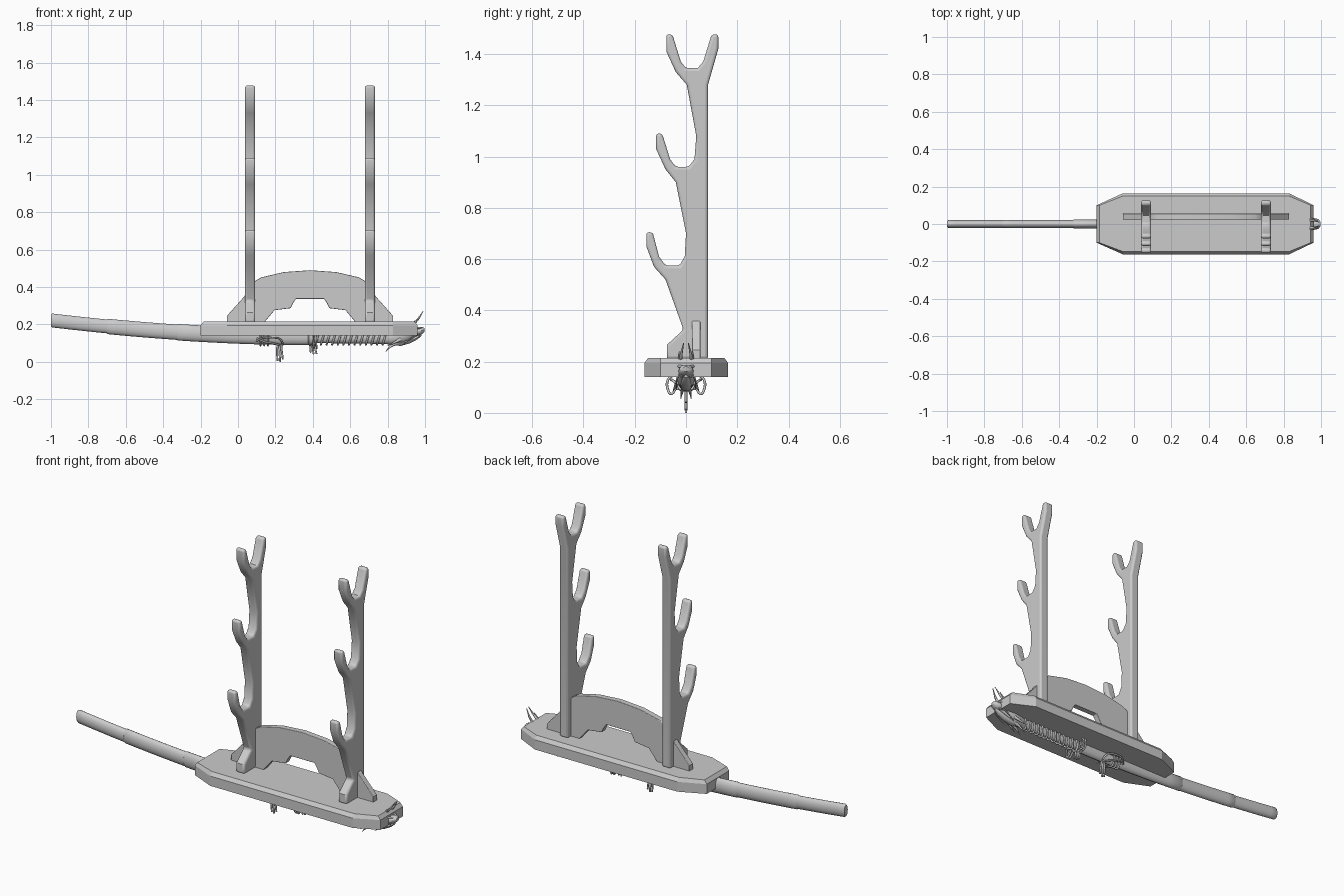
import bpy, bmesh, math
from mathutils import Vector

if "Cube" in bpy.data.objects:
    bpy.data.objects.remove(bpy.data.objects["Cube"])


def finish(name, bm, angle=35, bevel=0, segments=3):
    bmesh.ops.recalc_face_normals(bm, faces=bm.faces)
    mesh = bpy.data.meshes.new(name)
    bm.to_mesh(mesh)
    bm.free()
    ob = bpy.data.objects.new(name, mesh)
    bpy.context.collection.objects.link(ob)
    if bevel:
        mod = ob.modifiers.new("rounding", 'BEVEL')
        mod.width, mod.segments = bevel, segments
        mod.limit_method = 'ANGLE'
        mod.angle_limit = math.radians(50)
    bpy.ops.object.select_all(action='DESELECT')
    bpy.context.view_layer.objects.active = ob
    ob.select_set(True)
    bpy.ops.object.shade_smooth_by_angle(angle=math.radians(angle))
    return ob


def loft(name, rings, angle=35):
    """Skin a list of equal-length point rings and cap both ends."""
    bm = bmesh.new()
    vs = [[bm.verts.new(p) for p in r] for r in rings]
    n = len(vs[0])
    for a, b in zip(vs, vs[1:]):
        for i in range(n):
            bm.faces.new((a[i], a[(i + 1) % n], b[(i + 1) % n], b[i]))
    bm.faces.new(vs[0])
    bm.faces.new(vs[-1])
    return finish(name, bm, angle)


def prism(name, outline, place, lo, hi, bevel):
    """Extrude a 2D outline between lo and hi."""
    bm = bmesh.new()
    a = [bm.verts.new(place(u, v, lo)) for u, v in outline]
    b = [bm.verts.new(place(u, v, hi)) for u, v in outline]
    n = len(a)
    for i in range(n):
        bm.faces.new((a[i], a[(i + 1) % n], b[(i + 1) % n], b[i]))
    bm.faces.new(a)
    bm.faces.new(b)
    return finish(name, bm, 40, bevel)


def tube(name, sections, n=16):
    """Oval tube along x from (x, centre z, half width, half height)."""
    rings = [[(x, w * math.cos(2 * math.pi * i / n), z + h * math.sin(2 * math.pi * i / n))
              for i in range(n)] for x, z, w, h in sections]
    return loft(name, rings, 40)


def cord(name, pts, radius, taper=1.0, cyclic=False):
    cu = bpy.data.curves.new(name, 'CURVE')
    cu.dimensions = '3D'
    cu.bevel_depth, cu.bevel_resolution, cu.resolution_u = radius, 2, 4
    cu.use_fill_caps = True
    sp = cu.splines.new('NURBS')
    sp.points.add(len(pts) - 1)
    for i, p in enumerate(pts):
        sp.points[i].co = (*p, 1)
        sp.points[i].radius = 1 + (taper - 1) * i / (len(pts) - 1)
    sp.use_endpoint_u, sp.use_cyclic_u, sp.order_u = not cyclic, cyclic, 3
    ob = bpy.data.objects.new(name, cu)
    bpy.context.collection.objects.link(ob)
    return ob


# Base plate: long octagon with a sloped upper rim
def plan(d, z):
    pts = [(-.2 + d, -.1), (-.06, -.162 + d), (.83, -.162 + d), (.96 - d, -.1),
           (.96 - d, .1), (.83, .164 - d), (-.06, .164 - d), (-.2 + d, .1)]
    return [(x, y, z) for x, y in pts]


loft("base_plate", [plan(0, .14), plan(0, .195), plan(.015, .215)], 20)

# Two branching posts with hooks
post = [(-.075, .21), (-.075, .265), (-.01, .325), (-.08, .52), (-.125, .57), (-.155, .65),
        (-.155, .705), (-.13, .705), (-.105, .61), (-.08, .575), (-.025, .575), (-.005, .61),
        (0, .7), (-.04, .9), (-.08, .95), (-.117, 1.03), (-.117, 1.09), (-.093, 1.09),
        (-.062, .99), (-.04, .96), (.01, .96), (.033, .99), (.04, 1.08), (.003, 1.28),
        (-.04, 1.33), (-.077, 1.41), (-.077, 1.477), (-.053, 1.477), (-.02, 1.37), (0, 1.345),
        (.045, 1.345), (.067, 1.37), (.1, 1.477), (.126, 1.477), (.126, 1.42), (.086, 1.28),
        (.086, .21)]
for side, x in (("left", .065), ("right", .705)):
    prism(side + "_post", post, lambda u, v, w: (w, u, v), x - .027, x + .027, .011)

# Arched brace joining the posts, mirrored about x = .385
half = [(.445, .21), (.445, .245), (.36, .34), (.29, .435), (.26, .452), (.14, .48), (0, .49)]
inner = [(0, .337), (.075, .337), (.09, .315), (.103, .287), (.19, .276), (.245, .21)]
brace = [(.385 + x, z) for x, z in half[:-1]] + [(.385, .49)]
brace += [(.385 - x, z) for x, z in reversed(half[:-1])]
brace += [(.385 - x, z) for x, z in reversed(inner[1:])]
brace += [(.385 + x, z) for x, z in inner[1:]]
prism("arched_brace", brace, lambda u, v, w: (u, w, v), .023, .056, .003)

# Scabbard: three stepped lengths along a gentle curve
def axis_z(x):
    return .134 + .047 * max(0, (.3 - x) / 1.3) ** 2 + .041 * max(0, (.3 - x) / 1.3) ** 1.5


for name, x0, x1, w, h in (("scabbard_tip", -1, -.7, .021, .037),
                           ("scabbard_middle", -.705, -.325, .0225, .041),
                           ("scabbard_mouth", -.33, .38, .024, .044)):
    secs = [(x0, axis_z(x0), w * .75, h * .85)]
    for i in range(9):
        x = x0 + .008 + (x1 - x0 - .008) * i / 8
        secs.append((x, axis_z(x), w, h))
    tube(name, secs)

# Guard and grip
tube("guard", [(.375, .134, .03, .04), (.38, .134, .036, .046),
               (.395, .134, .036, .046), (.4, .134, .03, .04)], 20)
tube("grip", [(.39, .134, .021, .034), (.6, .131, .02, .032), (.81, .13, .022, .035)])

# Slanted grip wrapping
for i in range(13):
    x = .425 + i * .03
    ring = [(x + .012 * math.sin(a), .026 * math.cos(a), .132 + .041 * math.sin(a))
            for a in (2 * math.pi * k / 12 for k in range(12))]
    cord("grip_wrap", ring, .0055, cyclic=True)

# Cord bands, side loops and hanging strands on the scabbard
for x in (.12, .14, .16, .385, .4, .415):
    ring = [(x, .028 * math.cos(a), .134 + .048 * math.sin(a))
            for a in (2 * math.pi * k / 12 for k in range(12))]
    cord("cord_band", ring, .005, cyclic=True)
for s in (-1, 1):
    for x in (.4, .415):
        cord("cord_loop", [(x, s * .02, .15), (x, s * .06, .15), (x, s * .08, .11),
                           (x + .01, s * .055, .055), (x, s * .035, .11)], .005)
    cord("cord_side", [(.1, s * .025, .11), (.12, s * .055, .13), (.18, s * .06, .13),
                       (.235, s * .045, .125), (.24, s * .02, .09)], .005)
    cord("cord_side", [(.1, s * .03, .125), (.14, s * .045, .105), (.19, s * .04, .1),
                       (.22, s * .02, .09)], .005)
for top, foot, low in ((.215, .212, .005), (.225, .226, 0), (.23, .24, .012),
                       (.395, .39, .05), (.405, .405, .04), (.41, .42, .042)):
    cord("tassel", [(top, 0, .095), (foot - .008, 0, .07), (foot, 0, low)], .006, .8)

# Beast-head pommel: skull, snout and jaw
tube("pommel_skull", [(.79, .13, .022, .034), (.82, .132, .032, .042), (.87, .138, .036, .045),
                      (.91, .148, .034, .04), (.935, .155, .026, .029), (.965, .163, .03, .022),
                      (.985, .168, .027, .019), (.997, .171, .012, .01)], 12)
tube("pommel_jaw", [(.82, .11, .018, .018), (.87, .1, .022, .016), (.92, .112, .021, .013),
                    (.96, .13, .017, .01), (.98, .143, .008, .005)], 10)
for s in (-1, 1):
    # Horns, brows, cheek spikes, fangs and whiskers
    cord("horn", [(.9, s * .012, .18), (.94, s * .022, .205), (.97, s * .018, .235),
                  (.99, s * .009, .272)], .011, .15)
    cord("ear", [(.91, s * .025, .18), (.945, s * .03, .21), (.968, s * .026, .24)], .009, .15)
    cord("brow", [(.92, s * .03, .175), (.955, s * .036, .185), (.98, s * .014, .18)], .008, .6)
    cord("cheek_spike", [(.87, s * .03, .12), (.83, s * .045, .1), (.8, s * .05, .085)], .01, .1)
    cord("fang", [(.965, s * .018, .155), (.968, s * .019, .13)], .006, .1)
    cord("whisker", [(.96, s * .025, .15), (.93, s * .045, .125), (.88, s * .035, .09)], .005, .3)
    cord("beard", [(.85, s * .01, .1), (.81, s * .016, .085), (.79, s * .02, .055)], .01, .1)
